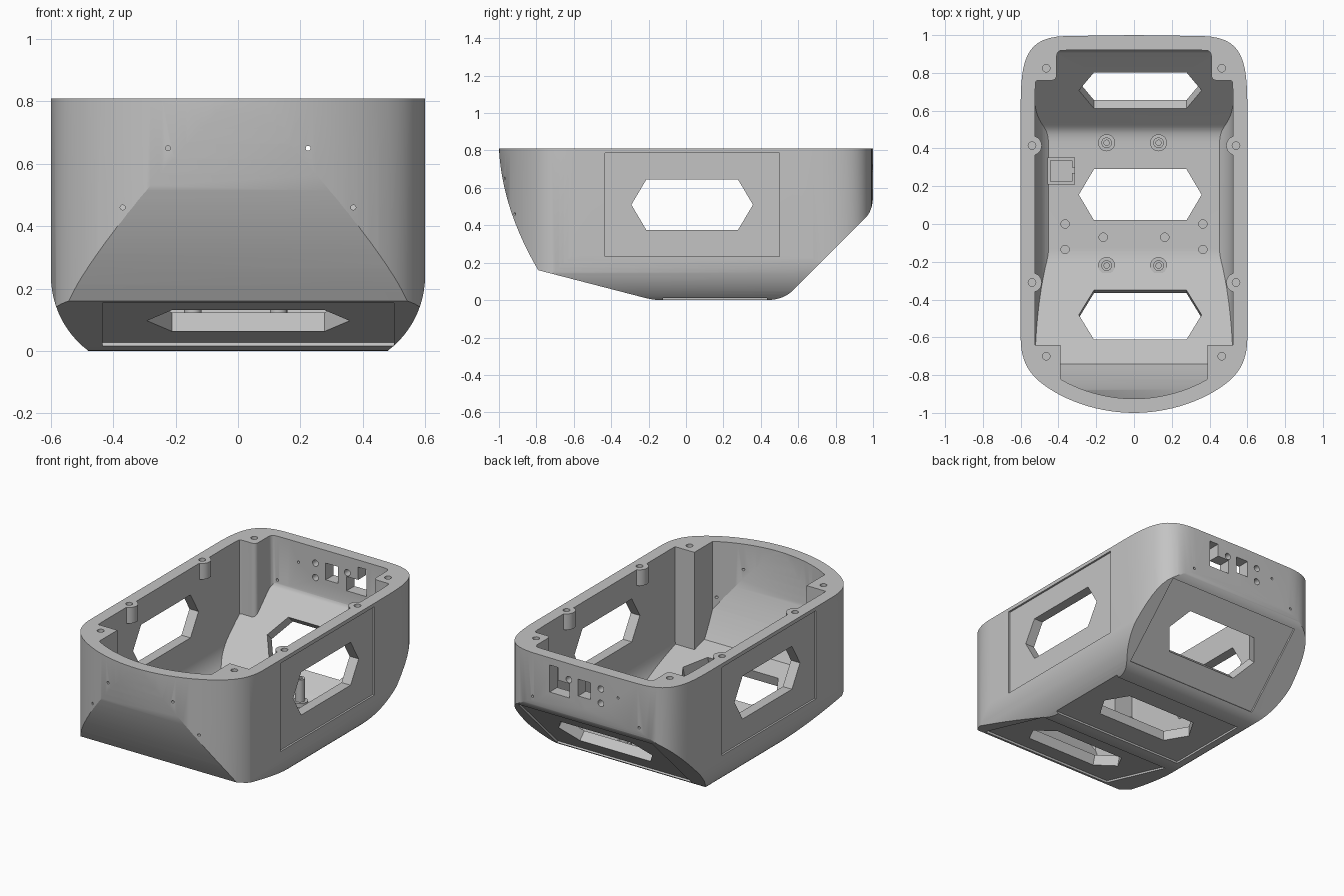
import bpy, bmesh, math
from mathutils import Vector, Matrix
from mathutils.geometry import interpolate_bezier

if "Cube" in bpy.data.objects:
    bpy.data.objects.remove(bpy.data.objects["Cube"])

grey = bpy.data.materials.new("plain grey")
grey.use_nodes = True
grey.diffuse_color = (0.55, 0.55, 0.55, 1)
grey.node_tree.nodes["Principled BSDF"].inputs["Base Color"].default_value = grey.diffuse_color

WALL, TOP, MID = 0.075, 0.81, 0.033


def make(name, bm):
    bmesh.ops.recalc_face_normals(bm, faces=bm.faces)
    mesh = bpy.data.meshes.new(name)
    bm.to_mesh(mesh)
    bm.free()
    mesh.materials.append(grey)
    obj = bpy.data.objects.new(name, mesh)
    bpy.context.collection.objects.link(obj)
    return obj


def prism(name, pts, axis, lo, hi, matrix=Matrix()):
    """Extrude a 2D outline along an axis."""
    place = {"x": lambda a, b, t: (t, a, b), "y": lambda a, b, t: (a, t, b),
             "z": lambda a, b, t: (a, b, t)}[axis]
    bm = bmesh.new()
    low, high = [[bm.verts.new(place(a, b, t)) for a, b in pts] for t in (lo, hi)]
    bm.faces.new(low)
    bm.faces.new(high)
    for i in range(len(pts)):
        bm.faces.new((low[i - 1], low[i], high[i], high[i - 1]))
    bm.transform(matrix)
    return make(name, bm)


def circle(x, y, r, n=24):
    return [(x + r * math.cos(math.tau * i / n), y + r * math.sin(math.tau * i / n))
            for i in range(n)]


def rect(x0, x1, y0, y1):
    return [(x0, y0), (x1, y0), (x1, y1), (x0, y1)]


def volume(obj):
    bm = bmesh.new()
    bm.from_mesh(obj.data)
    result = bm.calc_volume()
    bm.free()
    return round(result, 3)


def boolean(target, cutter, op="DIFFERENCE"):
    cutter.hide_render = True
    mod = target.modifiers.new("cut", "BOOLEAN")
    mod.operation, mod.object, mod.solver = op, cutter, "MANIFOLD"
    bpy.context.view_layer.objects.active = target
    bpy.ops.object.modifier_apply(modifier=mod.name)
    bpy.data.objects.remove(cutter)


def curve(*p, n=14):
    return [tuple(v) for v in interpolate_bezier(*[Vector(q).to_3d() for q in p], n)]


def flat(pts):
    return [(p[0], p[1]) for p in pts]


def mirror(half):
    """Close a right-hand half outline across the middle."""
    half = flat(half)
    return half + [(-a, b) for a, b in reversed(half) if a > 1e-6]


def inset(pts, d):
    """Move every edge of a convex outline inwards by d."""
    pts = [Vector(p) for p in flat(pts)]
    pts = [p for i, p in enumerate(pts) if (p - pts[i - 1]).length > 1e-4]
    area = sum(pts[i - 1].cross(pts[i]) for i in range(len(pts)))
    s = 1 if area > 0 else -1
    out = []
    for i, p in enumerate(pts):
        e0 = (p - pts[i - 1]).normalized()
        e1 = (pts[(i + 1) % len(pts)] - p).normalized()
        n0, n1 = Vector((-e0.y, e0.x)) * s, Vector((-e1.y, e1.x)) * s
        out.append(tuple(p + (n0 + n1) * d / (1 + n0.dot(n1))))
    return out


# Outlines of the hull: plan (x, y), side (y, z) and cross-section (x, z)
plan = mirror([(0, 1)]
              + curve((.36, .995), (.57, .99), (.6, .88), (.6, .62))
              + curve((.6, -.6), (.6, -.72), (.56, -.79), (.48, -.85))
              + curve((.48, -.85), (.36, -.94), (.18, -1), (0, -1))[1:])
side = ([(-1, 1)]
        + curve((-1, TOP), (-.99, .6), (-.92, .38), (-.79, .16))
        + curve((-.25, .02), (-.22, .012), (-.18, 0), (-.13, 0), n=8)
        + curve((.42, 0), (.5, 0), (.54, .02), (.58, .06))
        + curve((.96, .44), (.985, .465), (1, .505), (1, .56))
        + [(1, 1)])
arc = [(.3 + .3 * math.cos(a), .24 - .3 * math.sin(a))
       for a in [math.asin(.8) * i / 12 for i in range(13)]]
section = mirror([(.6, 1)] + arc)


def hull(name, d, top):
    body = prism(name, inset(plan, d), "z", -.2, top)
    boolean(body, prism("side_cut", inset(side, d), "x", -1.3, 1.3), "INTERSECT")
    boolean(body, prism("section_cut", inset(section, d), "y", -1.3, 1.3), "INTERSECT")
    return body


# Hollow with solid corner posts and short bosses under the rim
shell = hull("shell", 0, TOP)
cavity = hull("cavity", WALL, .9)
sizes = [volume(shell), volume(cavity)]
step = mirror([(.39, -1.2), (.39, -.64), (.54, -.64)]
              + curve((.54, .72), (.54, .745), (.525, .76), (.5, .76), n=6)
              + curve((.44, .76), (.42, .76), (.41, .77), (.41, .79), n=6)
              + curve((.41, .88), (.41, .91), (.4, .921), (.37, .921), n=6))
boolean(cavity, prism("posts", step, "z", -.3, 1.3), "INTERSECT")
sizes.append(volume(cavity))
rim_bosses = [(s * .54, y) for s in (-1, 1) for y in (.415, -.31)]
for x, y in rim_bosses:
    boolean(cavity, prism("boss", circle(x, y, .052), "z", .71, 1.2))
sizes.append(volume(cavity))
boolean(shell, cavity)
assert 0.1 < volume(shell) < 0.8, f"shell is not hollow: {sizes}, {volume(shell)}"

# Recessed panel and six-sided window on each flat of the hull
window = [(-.325, 0), (-.245, -.135), (.245, -.135), (.325, 0), (.245, .135), (-.245, .135)]
panel = rect(-.467, .467, -.277, .277)
flats = [((MID, .155, 0), Matrix()),
         ((MID, .76, .24), Matrix.Rotation(math.radians(45), 4, "X")),
         ((MID, -.5, .085), Matrix.Rotation(-math.atan(.26), 4, "X"))]
for s in (-1, 1):
    turn = Matrix(((0, 0, -s, 0), (1, 0, 0, 0), (0, 1, 0, 0), (0, 0, 0, 1)))
    flats.append(((s * .6, MID, .51), turn))
for centre, turn in flats:
    m = Matrix.Translation(centre) @ turn
    boolean(shell, prism("panel", panel, "z", -.04, .012, m))
    boolean(shell, prism("window", window, "z", -.1, .16, m))

# Screw holes in the rim
for x, y in rim_bosses + [(s * .465, y) for s in (-1, 1) for y in (.825, -.7)]:
    boolean(shell, prism("rim_hole", circle(x, y, .02), "z", .73, .9))

# Blind holes in the floor
for x, y in [(.365, 0), (.365, -.135), (.163, -.07)]:
    for s in (-1, 1):
        boolean(shell, prism("floor_hole", circle(s * x, y, .022), "z", .045, .2))

# Pin holes through the front and rear walls
for x, front_z, rear_z in [(.225, .65, .685), (.37, .46, .535)]:
    for s in (-1, 1):
        boolean(shell, prism("pin_hole", circle(s * x, front_z, .008, 12), "y", -1.2, -.7))
        boolean(shell, prism("pin_hole", circle(s * x, rear_z, .008, 12), "y", .85, 1.2))

# Ports in the rear wall
port = [(.11, .595), (.25, .595), (.25, .765), (.19, .765), (.19, .685), (.11, .685)]
boolean(shell, prism("wide_port", port, "y", .85, 1.1))
boolean(shell, prism("square_port", rect(-.035, .05, .625, .73), "y", .85, 1.1))
for x, z in [(.115, .71), (-.107, .71), (-.107, .62)]:
    boolean(shell, prism("round_port", circle(x, z, .02), "y", .85, 1.1))

# Standoffs on the floor
parts = [shell]
for x in (-.145, .13):
    for y in (.43, -.22):
        peg = prism("standoff", circle(x, y, .028), "z", .06, .24)
        boolean(peg, prism("bore", circle(x, y, .014), "z", .12, .3))
        parts += [peg, prism("standoff_foot", circle(x, y, .045), "z", .06, .1)]

# Square bracket by the side wall
bracket = prism("bracket", rect(-.457, -.312, .21, .352), "z", .06, .115)
boolean(bracket, prism("pocket", rect(-.442, -.328, .225, .337), "z", .085, .2))
boolean(bracket, prism("notch", rect(-.34, -.3, .27, .3), "z", .09, .2))
parts.append(bracket)

# Smooth curves, sharp corners
bpy.ops.object.select_all(action="DESELECT")
for obj in parts:
    obj.select_set(True)
bpy.context.view_layer.objects.active = shell
bpy.ops.object.shade_smooth_by_angle(angle=math.radians(25))
